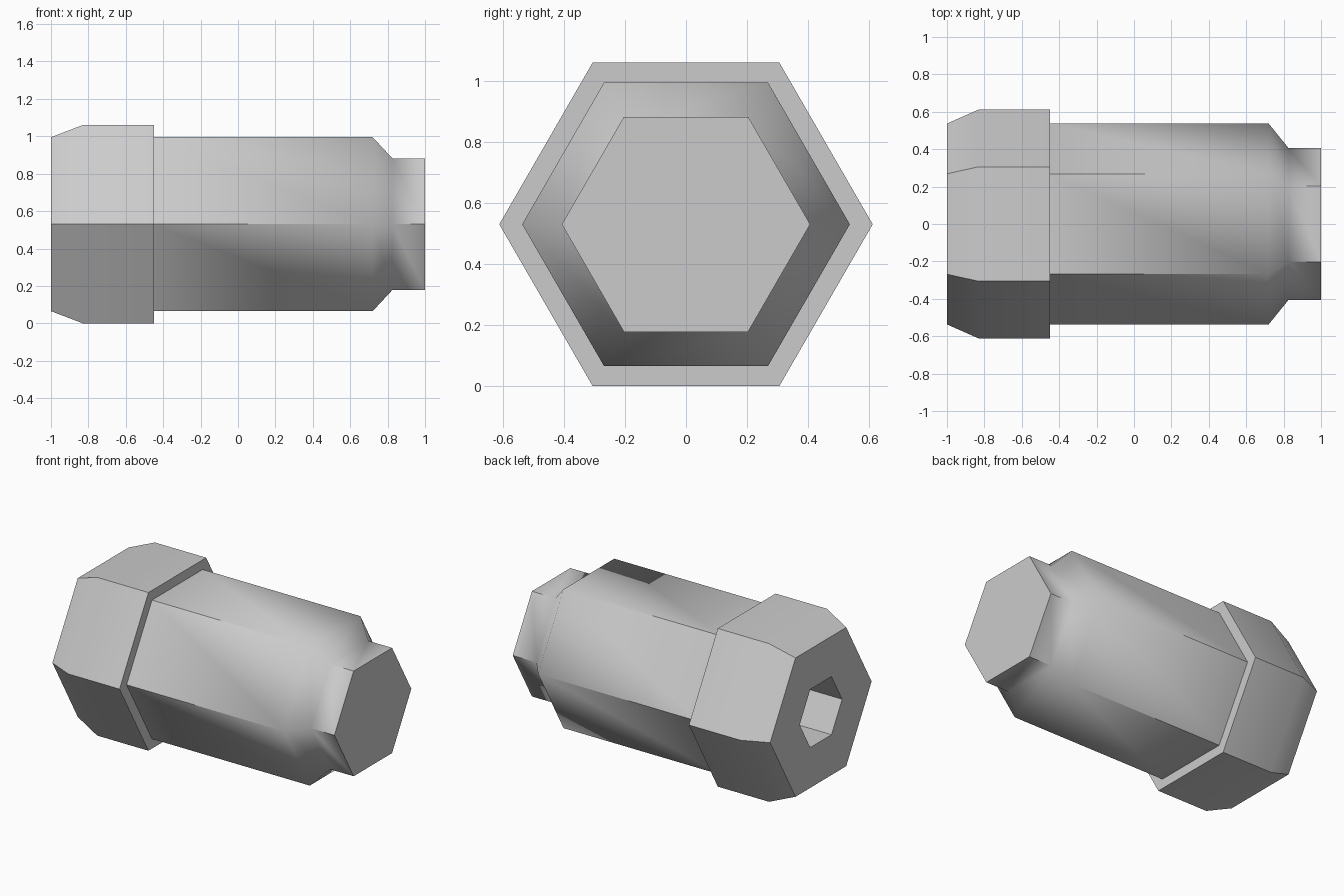
import bpy, bmesh, math

cube = bpy.data.objects.get("Cube")
if cube:
    bpy.data.objects.remove(cube, do_unlink=True)

SIDES = 6
AXIS_Z = 0.53

steel = bpy.data.materials.new("steel grey")
steel.use_nodes = True
colour = (0.6, 0.6, 0.6, 1)
steel.diffuse_color = colour
steel.node_tree.nodes["Principled BSDF"].inputs["Base Color"].default_value = colour


def hex_part(name, profile, cap_start=False, cap_end=False):
    """Sweep (x, radius) points into a six-sided tube along x."""
    bm = bmesh.new()
    rings = []
    for x, r in profile:
        angles = [math.tau * i / SIDES for i in range(SIDES)]
        rings.append([bm.verts.new((x, r * math.cos(a), AXIS_Z + r * math.sin(a)))
                      for a in angles])
    for a, b in zip(rings, rings[1:]):
        for i in range(SIDES):
            j = (i + 1) % SIDES
            bm.faces.new((a[i], a[j], b[j], b[i]))
    if cap_start:
        bm.faces.new(rings[0][::-1])
    if cap_end:
        bm.faces.new(rings[-1])
    # Profiles run from the -x end outwards and on to +x
    mesh = bpy.data.meshes.new(name)
    bm.normal_update()
    # Winding faces outward when the sweep runs along +x at the outer skin
    outer = max(bm.faces, key=lambda f: math.hypot(
        f.calc_center_median().y, f.calc_center_median().z - AXIS_Z))
    c = outer.calc_center_median()
    if outer.normal.y * c.y + outer.normal.z * (c.z - AXIS_Z) < 0:
        bmesh.ops.reverse_faces(bm, faces=bm.faces[:])
    bm.to_mesh(mesh)
    bm.free()
    mesh.materials.append(steel)
    obj = bpy.data.objects.new(name, mesh)
    bpy.context.collection.objects.link(obj)
    bpy.ops.object.select_all(action="DESELECT")
    obj.select_set(True)
    bpy.context.view_layer.objects.active = obj
    bpy.ops.object.shade_smooth_by_angle(angle=math.radians(51))
    return obj


# Chamfered head with a hexagonal socket, starting from the socket floor
hex_part("head", [(-0.5, 0.225), (-1, 0.225), (-1, 0.537), (-0.83, 0.612),
                  (-0.45, 0.612), (-0.45, 0.537)], cap_start=True)

# Shaft stepping down to the narrow tip
hex_part("shaft", [(-0.45, 0.537), (0.72, 0.537), (0.825, 0.407), (1, 0.407)],
         cap_end=True)
